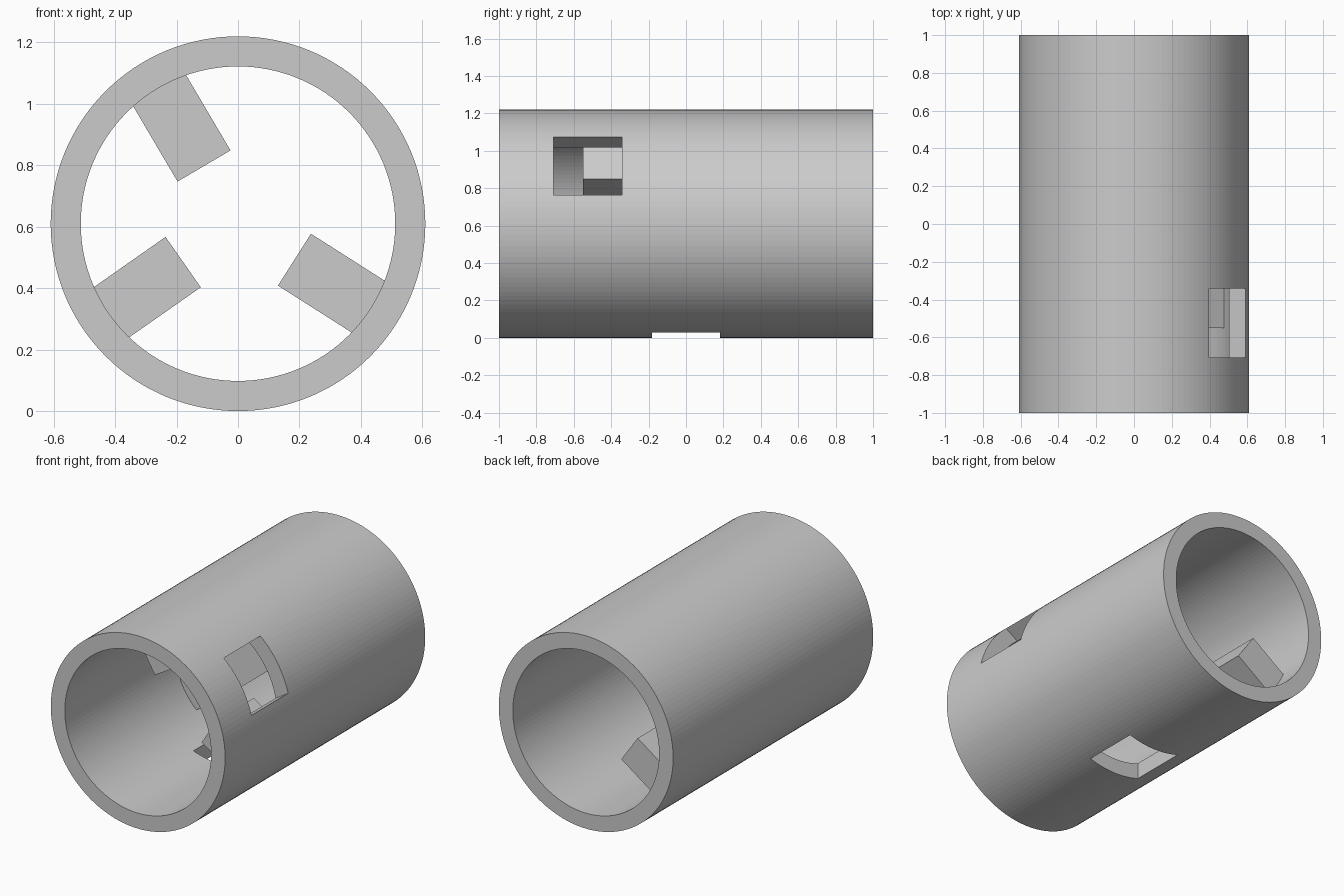
import bpy, bmesh, math
from mathutils import Matrix, Vector

if "Cube" in bpy.data.objects:
    bpy.data.objects.remove(bpy.data.objects["Cube"])

R_OUT, R_IN, CZ, SIDES = 0.61, 0.512, 0.61, 128

grey = bpy.data.materials.new("plain_grey")
grey.diffuse_color = (0.6, 0.6, 0.6, 1)
grey.use_nodes = True
grey.node_tree.nodes["Principled BSDF"].inputs["Base Color"].default_value = grey.diffuse_color


def add_object(name, bm):
    bmesh.ops.recalc_face_normals(bm, faces=bm.faces)
    me = bpy.data.meshes.new(name)
    bm.to_mesh(me)
    bm.free()
    me.materials.append(grey)
    ob = bpy.data.objects.new(name, me)
    bpy.context.collection.objects.link(ob)
    return ob


def radial_box(name, angle, r0, r1, width, y0, y1):
    """Box reaching from radius r0 to r1 along an angle in the xz plane."""
    a = math.radians(angle)
    out = Vector((math.cos(a), 0, math.sin(a)))
    side = Vector((-math.sin(a), 0, math.cos(a)))
    bm = bmesh.new()
    bmesh.ops.create_cube(bm, size=1)
    for v in bm.verts:
        r = r1 if v.co.x > 0 else r0
        y = y1 if v.co.y > 0 else y0
        v.co = Vector((0, y, CZ)) + out * r + side * (v.co.z * width)
    return add_object(name, bm)


# Tube wall
bm = bmesh.new()
rings = []
for r, y in ((R_OUT, -1), (R_OUT, 1), (R_IN, 1), (R_IN, -1)):
    rings.append([bm.verts.new((r * math.cos(2 * math.pi * i / SIDES), y,
                                CZ + r * math.sin(2 * math.pi * i / SIDES)))
                  for i in range(SIDES)])
for k in range(4):
    a, b = rings[k], rings[(k + 1) % 4]
    for i in range(SIDES):
        j = (i + 1) % SIDES
        bm.faces.new((a[i], a[j], b[j], b[i]))
tube = add_object("tube", bm)

# Square windows cut through the wall
cutters = []
for angle, y in ((32, -0.525), (270, 0.0)):
    c = radial_box("window_cutter", angle, 0.3, 0.8, 0.366, y - 0.183, y + 0.183)
    c.hide_render = True
    m = tube.modifiers.new("window", 'BOOLEAN')
    m.operation, m.solver, m.object = 'DIFFERENCE', 'EXACT', c
    cutters.append(c)
dg = bpy.context.evaluated_depsgraph_get()
tube.data = bpy.data.meshes.new_from_object(tube.evaluated_get(dg))
tube.modifiers.clear()
for c in cutters:
    bpy.data.objects.remove(c)

# Inner blocks standing on the inside of the wall
radial_box("upper_block", 120.5, 0.218, 0.55, 0.2, -0.55, -0.18)
radial_box("right_block", 327.5, 0.218, 0.55, 0.2, -0.55, -0.18)
radial_box("left_block", 215, 0.218, 0.55, 0.2, 0.09, 0.82)
